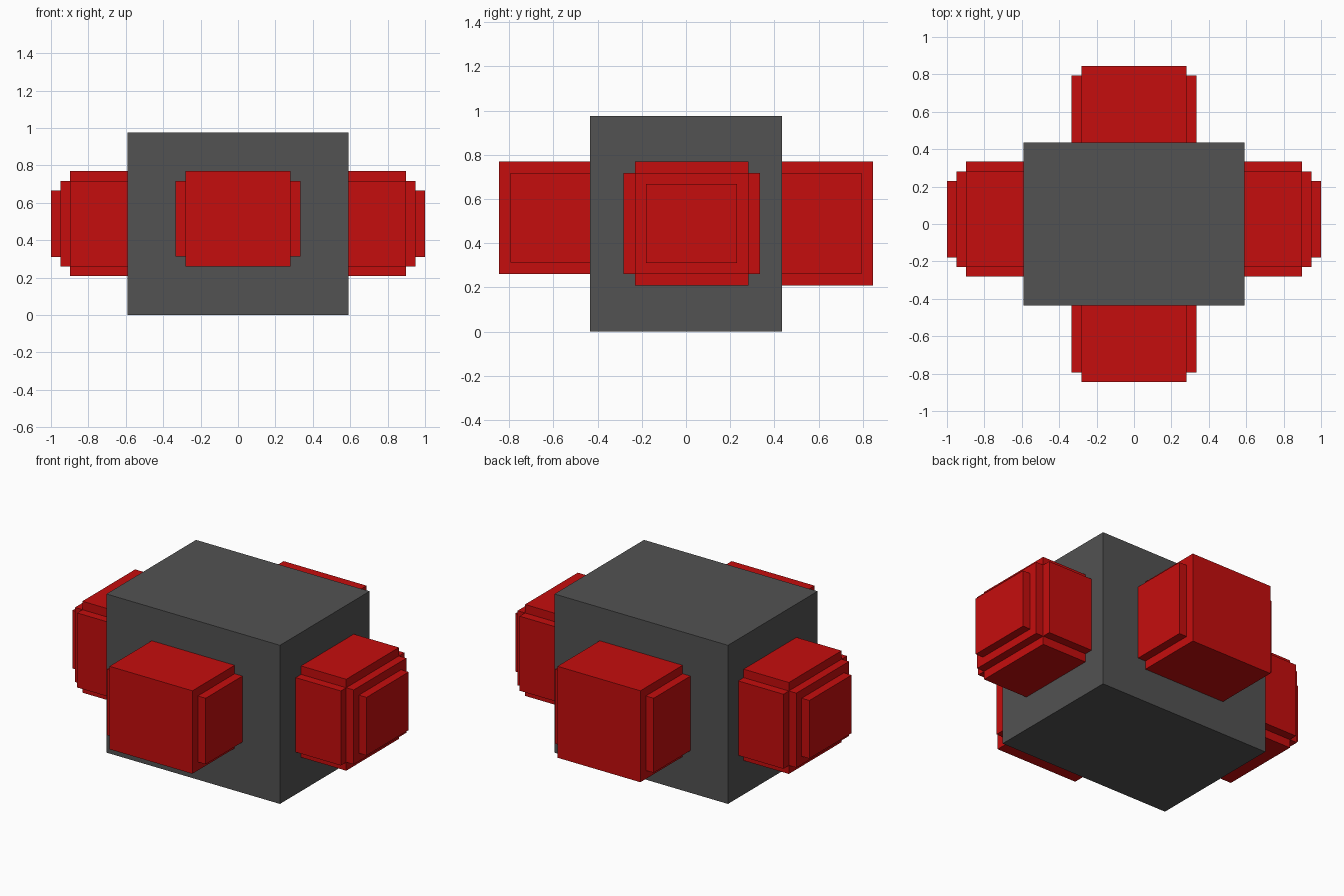
import bpy
import bmesh
from mathutils import Matrix, Vector

cube = bpy.data.objects.get("Cube")
if cube:
    bpy.data.objects.remove(cube, do_unlink=True)


def make_material(name, colour):
    mat = bpy.data.materials.new(name)
    mat.use_nodes = True
    mat.diffuse_color = colour
    mat.node_tree.nodes["Principled BSDF"].inputs["Base Color"].default_value = colour
    return mat


GREY = make_material("dark grey", (0.085, 0.085, 0.085, 1))
RED = make_material("red", (0.56, 0.004, 0.004, 1))


def make_boxes(name, mat, boxes):
    """One object from boxes given as ((x0, x1), (y0, y1), (z0, z1))."""
    bm = bmesh.new()
    for box in boxes:
        centre = Vector([(a + b) / 2 for a, b in box])
        size = Vector([abs(b - a) for a, b in box])
        bmesh.ops.create_cube(
            bm, size=1,
            matrix=Matrix.Translation(centre) @ Matrix.Diagonal(size).to_4x4())
    mesh = bpy.data.meshes.new(name)
    bm.to_mesh(mesh)
    bm.free()
    mesh.materials.append(mat)
    obj = bpy.data.objects.new(name, mesh)
    bpy.context.collection.objects.link(obj)
    return obj


# Central block
BODY_X, BODY_Y = 0.59, 0.435
make_boxes("body", GREY, [((-BODY_X, BODY_X), (-BODY_Y, BODY_Y), (0, 0.975))])

# Front and back pods: a core with a thinner plate on each flank
for name, side, low in (("front_pod", -1, 0.26), ("back_pod", 1, 0.208)):
    root = side * (BODY_Y - 0.01)
    plate_y, plate_z = (root, side * 0.793), (low + 0.052, 0.718)
    make_boxes(name, RED, [
        ((-0.282, 0.282), (root, side * 0.846), (low, 0.77)),
        ((-0.335, -0.282), plate_y, plate_z),
        ((0.282, 0.335), plate_y, plate_z),
    ])

# Left and right pods: core, flank plates, and two stepped end plates
for name, side in (("left_pod", 1), ("right_pod", -1)):
    root, end = side * (BODY_X - 0.01), side * 0.897
    make_boxes(name, RED, [
        ((root, end), (-0.23, 0.282), (0.208, 0.77)),
        ((root, end), (-0.282, -0.23), (0.26, 0.718)),
        ((root, end), (0.282, 0.335), (0.26, 0.718)),
        ((end, side * 0.948), (-0.23, 0.282), (0.26, 0.718)),
        ((side * 0.948, side), (-0.18, 0.23), (0.31, 0.667)),
    ])
